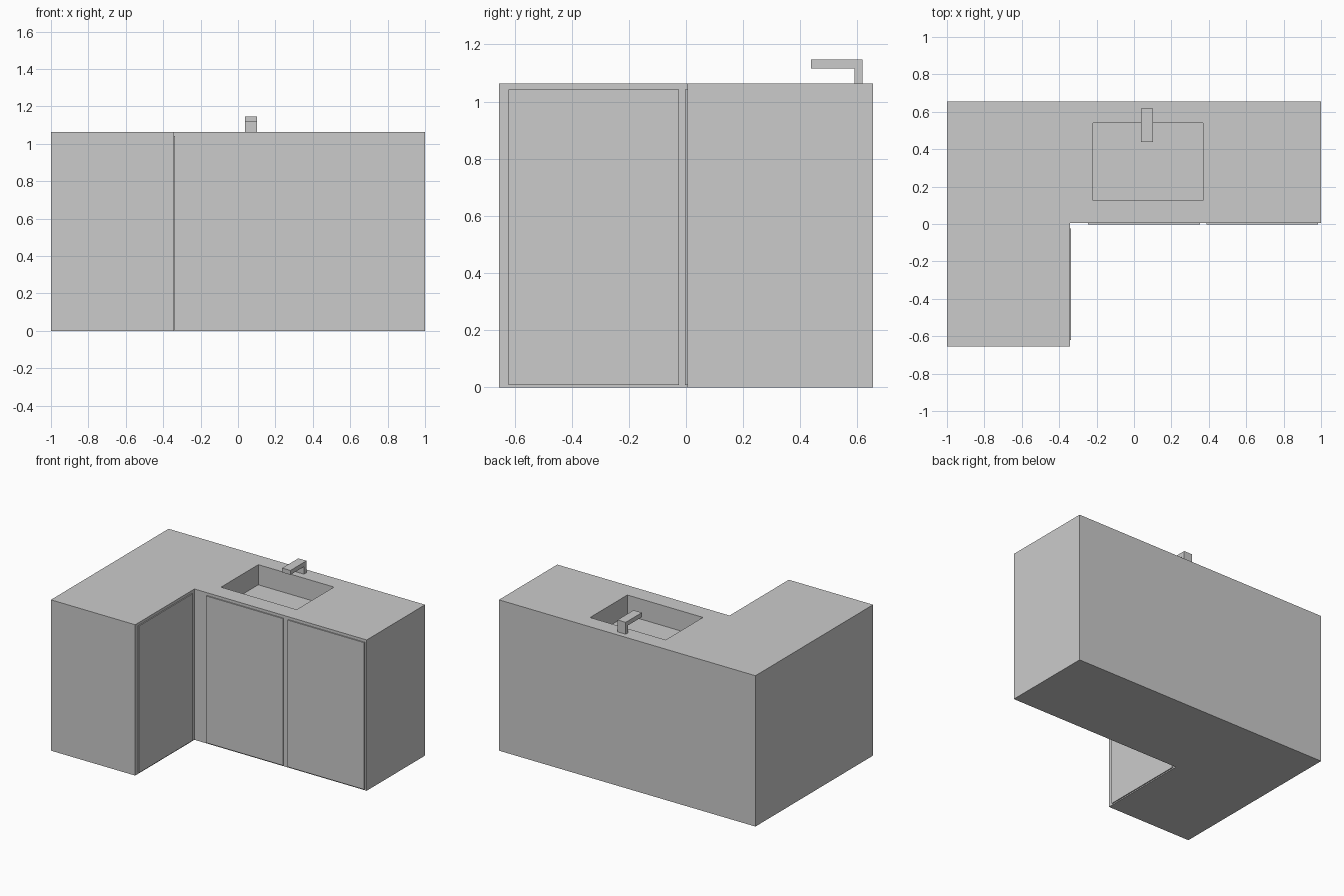
import bpy, bmesh

if "Cube" in bpy.data.objects:
    bpy.data.objects.remove(bpy.data.objects["Cube"])

H = 1.063        # counter height
FRONT = 0.005    # front plane of the long run
SIDE = -0.343    # inner plane of the short run


def make_object(name, bm):
    bmesh.ops.recalc_face_normals(bm, faces=bm.faces)
    mesh = bpy.data.meshes.new(name)
    bm.to_mesh(mesh)
    bm.free()
    obj = bpy.data.objects.new(name, mesh)
    bpy.context.collection.objects.link(obj)
    return obj


def prism(name, outline, axis, start, end):
    """Extrude a 2D outline along 'x' (outline in yz) or 'z' (outline in xy)."""
    bm = bmesh.new()
    place = (lambda a, b: (start, a, b)) if axis == 'x' else (lambda a, b: (a, b, start))
    face = bm.faces.new([bm.verts.new(place(a, b)) for a, b in outline])
    geom = bmesh.ops.extrude_face_region(bm, geom=[face])["geom"]
    d = end - start
    bmesh.ops.translate(bm, vec=(d, 0, 0) if axis == 'x' else (0, 0, d),
                        verts=[v for v in geom if isinstance(v, bmesh.types.BMVert)])
    return make_object(name, bm)


def box(name, x0, x1, y0, y1, z0, z1):
    return prism(name, [(x0, y0), (x1, y0), (x1, y1), (x0, y1)], 'z', z0, z1)


# L-shaped cabinet body
body = prism("cabinet_body", [(-1, -0.655), (SIDE, -0.655), (SIDE, FRONT),
                              (1, FRONT), (1, 0.655), (-1, 0.655)], 'z', 0, H)

# Sink basin cut into the worktop
cutter = box("sink_cutter", -0.22, 0.37, 0.125, 0.54, H - 0.142, H + 0.1)
cutter.hide_render = True
cutter.hide_set(True)
cut = body.modifiers.new("sink", 'BOOLEAN')
cut.operation = 'DIFFERENCE'
cut.solver = 'EXACT'
cut.object = cutter

# Doors on the long run
for name, x0, x1 in (("door_middle", -0.246, 0.353), ("door_right", 0.388, 0.985)):
    box(name, x0, x1, FRONT - 0.008, FRONT, 0.008, 1.043)

# Door on the short run
box("door_side", SIDE, SIDE + 0.007, -0.621, -0.025, 0.008, 1.043)

# Angular tap: riser and spout in one profile
prism("tap", [(0.617, H), (0.617, 1.147), (0.438, 1.147), (0.438, 1.116),
              (0.589, 1.116), (0.589, H)], 'x', 0.038, 0.102)
